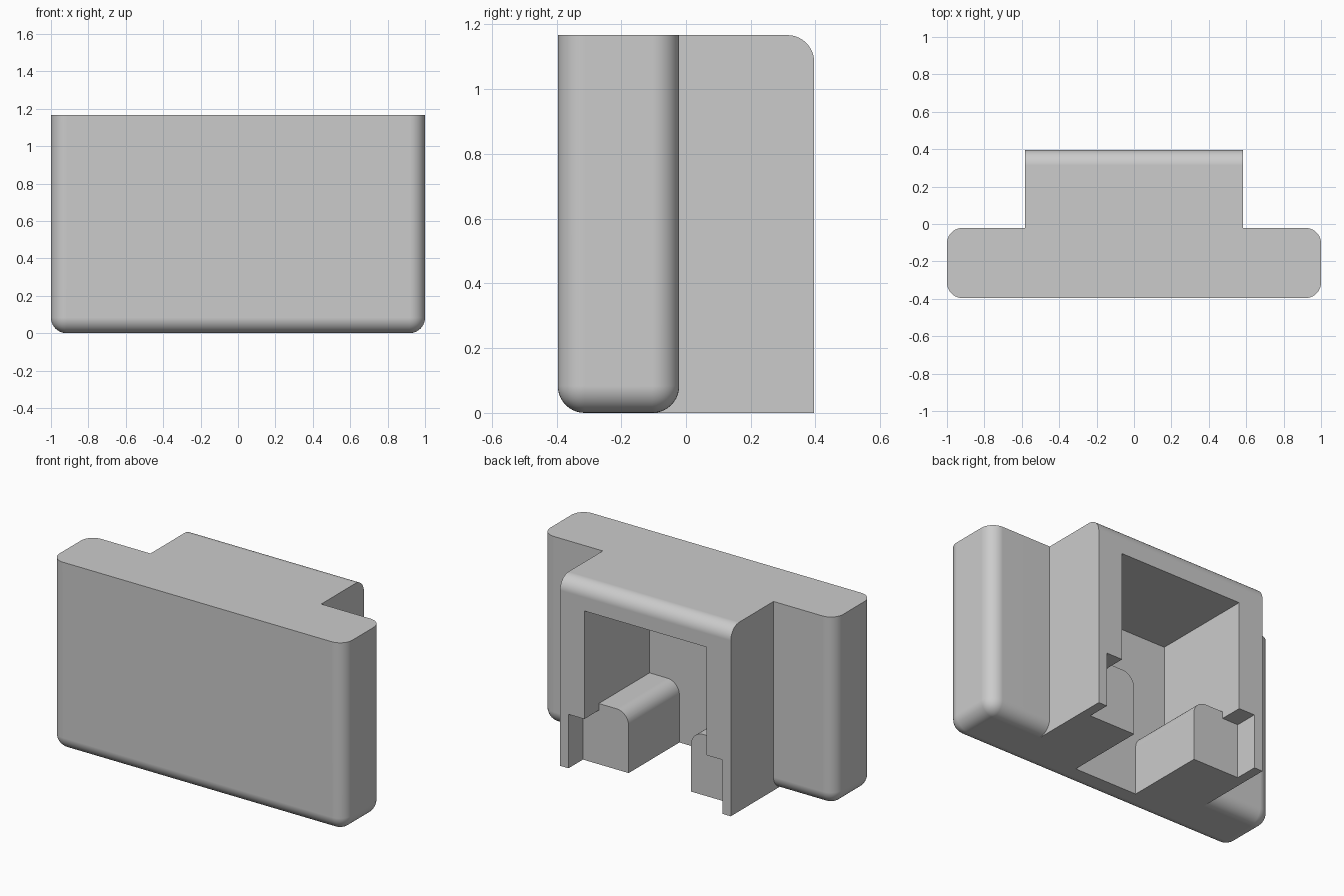
import bpy
import bmesh
import math
from mathutils import Vector

if "Cube" in bpy.data.objects:
    bpy.data.objects.remove(bpy.data.objects["Cube"], do_unlink=True)

HEIGHT = 1.167
BACK = 0.396
RADIUS = 0.083
STEP = 0.255      # y of the ledge ends and the notch wall

grey = bpy.data.materials.new("plain grey")
grey.use_nodes = True
grey.diffuse_color = (0.6, 0.6, 0.6, 1)
grey.node_tree.nodes["Principled BSDF"].inputs["Base Color"].default_value = (0.6, 0.6, 0.6, 1)


def box(name, x, y, z, rounded=None):
    """Box from (min, max) ranges; rounded(midpoint, direction) picks edges to fillet."""
    bm = bmesh.new()
    bmesh.ops.create_cube(bm, size=1)
    for v in bm.verts:
        v.co = Vector([r[0] if c < 0 else r[1] for c, r in zip(v.co, (x, y, z))])
    if rounded:
        edges = [e for e in bm.edges
                 if rounded((e.verts[0].co + e.verts[1].co) / 2, e.verts[0].co - e.verts[1].co)]
        bmesh.ops.bevel(bm, geom=edges, offset=RADIUS, segments=10, profile=0.5, affect='EDGES')
    mesh = bpy.data.meshes.new(name)
    bm.to_mesh(mesh)
    bm.free()
    mesh.materials.append(grey)
    obj = bpy.data.objects.new(name, mesh)
    bpy.context.collection.objects.link(obj)
    return obj


def apply(obj, mod):
    bpy.ops.object.select_all(action='DESELECT')
    obj.select_set(True)
    bpy.context.view_layer.objects.active = obj
    bpy.ops.object.modifier_apply(modifier=mod.name)


def combine(target, tool, operation):
    mod = target.modifiers.new(operation.lower(), 'BOOLEAN')
    mod.operation = operation
    mod.solver = 'EXACT'
    mod.object = tool
    apply(target, mod)
    bpy.data.objects.remove(tool, do_unlink=True)


# Wide front slab: rounded uprights and rounded bottom rim
body = box("housing", (-1, 1), (-BACK, -0.021), (0, HEIGHT),
           lambda m, d: abs(d.z) > 0.1 or m.z < 0.01)

# Narrower rear block with a rounded top rear edge
rear = box("rear_block", (-0.583, 0.583), (-0.21, BACK), (0, HEIGHT),
           lambda m, d: abs(d.x) > 0.1 and m.y > 0 and m.z > 1)
combine(body, rear, 'UNION')

# Main pocket, open to the rear and below
combine(body, box("pocket", (-0.417, 0.417), (-0.24, 1), (-0.5, 1.0)), 'DIFFERENCE')

# Ledges along both pocket walls, rounded on the inner top edge
for side in (-1, 1):
    x = sorted((side * 0.213, side * 0.48))
    ledge = box("ledge", x, (-0.3, STEP), (0, 0.375),
                lambda m, d: abs(d.y) > 0.1 and m.z > 0.3 and abs(m.x) < 0.3)
    combine(body, ledge, 'UNION')

# Wider shallow notch at the lower rear
combine(body, box("notch", (-0.525, 0.525), (STEP, 1), (-0.5, 0.333)), 'DIFFERENCE')

# Smooth fillets with flat main faces
bpy.ops.object.select_all(action='DESELECT')
body.select_set(True)
bpy.context.view_layer.objects.active = body
bpy.ops.object.shade_smooth_by_angle(angle=math.radians(30))
weighted = body.modifiers.new("flat faces", 'WEIGHTED_NORMAL')
weighted.keep_sharp = True
